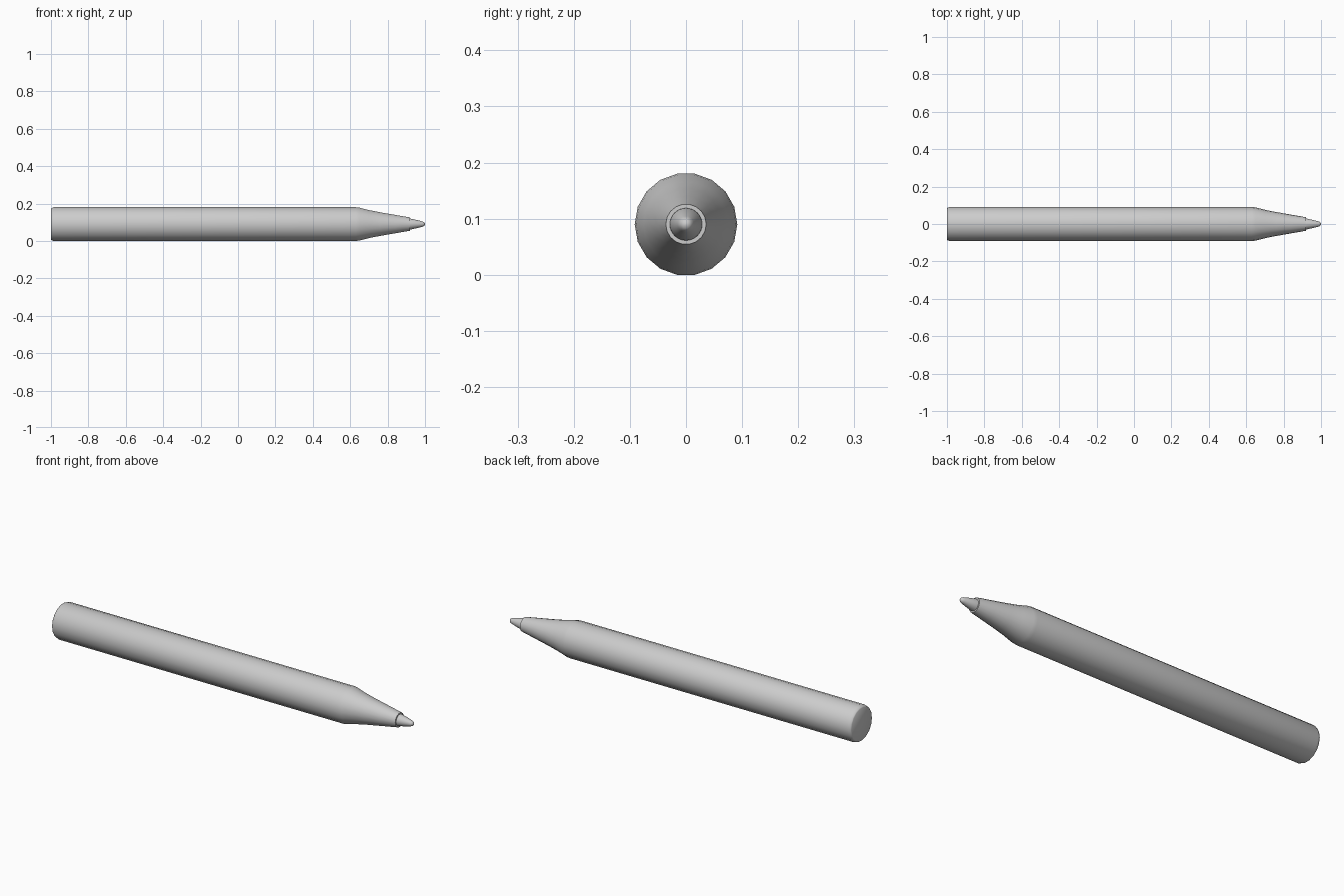
import bpy
import bmesh
from math import cos, sin, tau, radians

cube = bpy.data.objects.get("Cube")
if cube:
    bpy.data.objects.remove(cube)

AXIS_HEIGHT = 0.09

grey = bpy.data.materials.new("light_grey")
grey.use_nodes = True
colour = (0.6, 0.6, 0.6, 1)
grey.diffuse_color = colour
grey.node_tree.nodes["Principled BSDF"].inputs["Base Color"].default_value = colour


def lathe_x(name, profile, sides, sharp_angle):
    """Turn (x, radius) points around the long axis, with flat end caps."""
    bm = bmesh.new()
    rings = []
    for x, r in profile:
        rings.append([bm.verts.new((x, r * cos(tau * i / sides),
                                    AXIS_HEIGHT + r * sin(tau * i / sides)))
                      for i in range(sides)])
    for a, b in zip(rings, rings[1:]):
        for i in range(sides):
            j = (i + 1) % sides
            bm.faces.new((a[i], a[j], b[j], b[i]))
    bm.faces.new(rings[0])
    bm.faces.new(rings[-1])
    bmesh.ops.recalc_face_normals(bm, faces=bm.faces)
    mesh = bpy.data.meshes.new(name)
    bm.to_mesh(mesh)
    bm.free()
    mesh.materials.append(grey)
    obj = bpy.data.objects.new(name, mesh)
    bpy.context.collection.objects.link(obj)
    bpy.ops.object.select_all(action="DESELECT")
    obj.select_set(True)
    bpy.context.view_layer.objects.active = obj
    bpy.ops.object.shade_smooth_by_angle(angle=radians(sharp_angle))
    return obj


# Barrel with a softened back end and a gently concave taper
lathe_x("barrel", [(-1, 0.083), (-0.997, 0.087), (-0.985, 0.0915),
                   (0.63, 0.0915), (0.65, 0.089), (0.7, 0.076),
                   (0.76, 0.064), (0.84, 0.05), (0.92, 0.036)], 18, 40)

# Rounded nib seated in the open end of the taper
lathe_x("nib", [(0.9, 0.03), (0.925, 0.0285), (0.96, 0.021),
                (0.985, 0.0145), (0.994, 0.011), (0.998, 0.007),
                (1, 0.002)], 32, 50)
